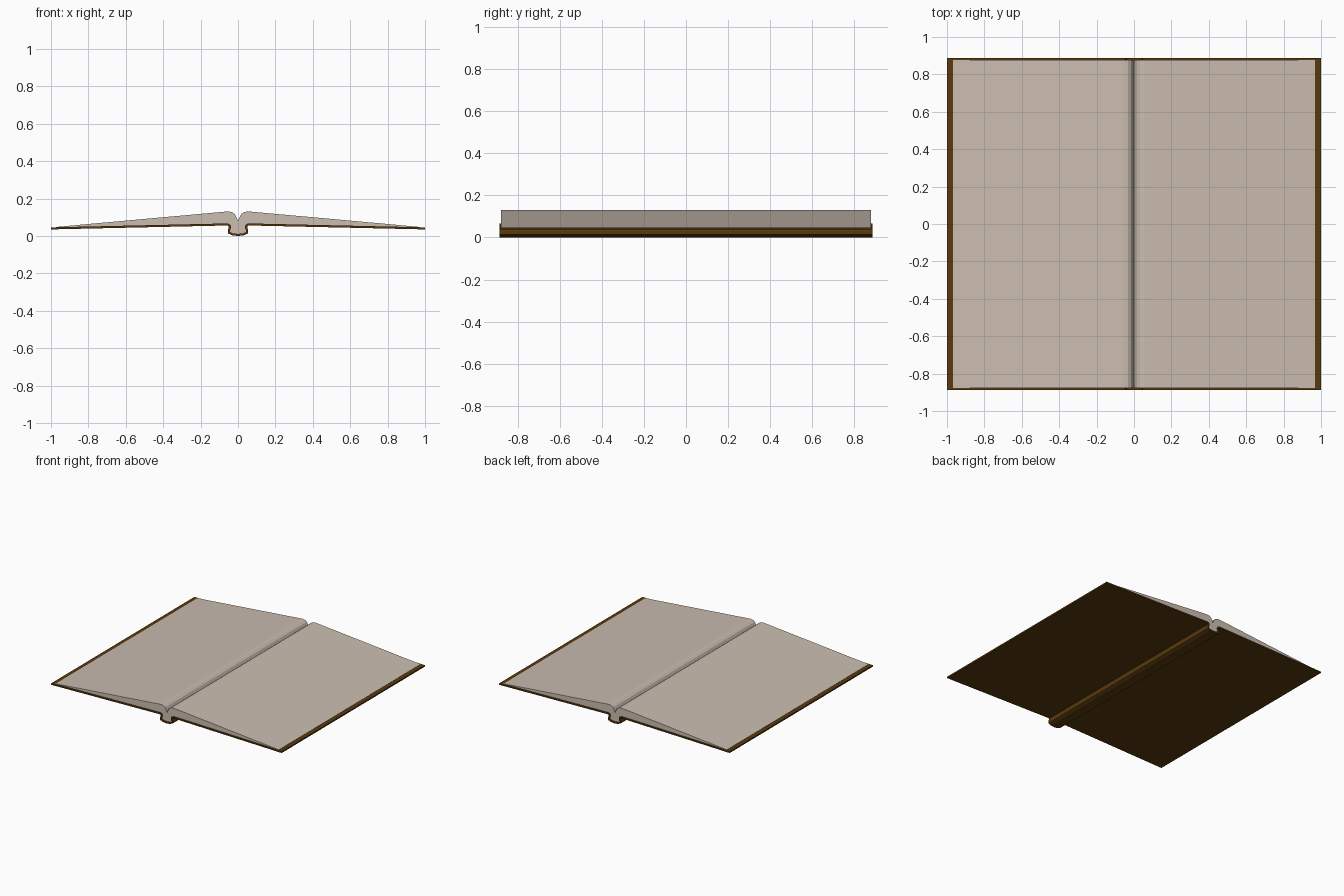
import bpy, bmesh
from mathutils import Vector

if "Cube" in bpy.data.objects:
    bpy.data.objects.remove(bpy.data.objects["Cube"])


def material(name, rgb):
    m = bpy.data.materials.new(name)
    m.diffuse_color = (*rgb, 1)
    m.use_nodes = True
    m.node_tree.nodes["Principled BSDF"].inputs["Base Color"].default_value = m.diffuse_color
    return m


def mirrored(half):
    """Right half listed from the outer edge to the middle -> full line, right to left."""
    return half + [(-x, z) for x, z in reversed(half) if x > 1e-6]


def offset(line, d):
    """Shift a line sideways by d along its averaged normals."""
    pts = [Vector(p) for p in line]
    out = []
    for i, p in enumerate(pts):
        a = (p - pts[i - 1]).normalized() if i else None
        b = (pts[i + 1] - p).normalized() if i < len(pts) - 1 else None
        a, b = a or b, b or a
        t = (a + b).normalized()
        k = d / max(0.6, t.dot(a))
        out.append((p.x + t.y * k, p.y - t.x * k))
    return out


def extrude_profile(name, outline, half_depth, mat):
    bm = bmesh.new()
    face = bm.faces.new([bm.verts.new((x, -half_depth, z)) for x, z in outline])
    ext = bmesh.ops.extrude_face_region(bm, geom=[face])
    moved = [v for v in ext["geom"] if isinstance(v, bmesh.types.BMVert)]
    bmesh.ops.translate(bm, verts=moved, vec=(0, 2 * half_depth, 0))
    bmesh.ops.recalc_face_normals(bm, faces=bm.faces)
    mesh = bpy.data.meshes.new(name)
    bm.to_mesh(mesh)
    bm.free()
    mesh.materials.append(mat)
    obj = bpy.data.objects.new(name, mesh)
    bpy.context.collection.objects.link(obj)
    return obj


leather = material("brown_leather", (0.10, 0.042, 0.004))
paper = material("paper", (0.60, 0.51, 0.44))

# Cover: two boards joined by a sunken, rounded spine
cover_mid = mirrored([(1.0, 0.041), (0.06, 0.062), (0.049, 0.060), (0.044, 0.053),
                      (0.044, 0.043), (0.049, 0.031), (0.049, 0.018),
                      (0.030, 0.0095), (0, 0.006)])
T = 0.0055
inner, outer = offset(cover_mid, T), offset(cover_mid, -T)
if inner[0][1] < outer[0][1]:
    inner, outer = outer, inner
low = min(z for x, z in outer)
inner = [(x, z - low) for x, z in inner]
outer = [(x, z - low) for x, z in outer]
extrude_profile("cover", inner + outer[::-1], 0.887, leather)

# Page block: sloping leaves with a gutter, filling the cover down into the spine
page_top = mirrored([(0.968, 0.0485), (0.80, 0.064), (0.08, 0.129), (0.055, 0.131),
                     (0.033, 0.128), (0.017, 0.117), (0.008, 0.100), (0, 0.080)])
edge = [(0.968, inner[0][1])]
page_bottom = edge + inner[1:-1] + [(-edge[0][0], edge[0][1])]
extrude_profile("pages", page_top + page_bottom[::-1], 0.878, paper)
